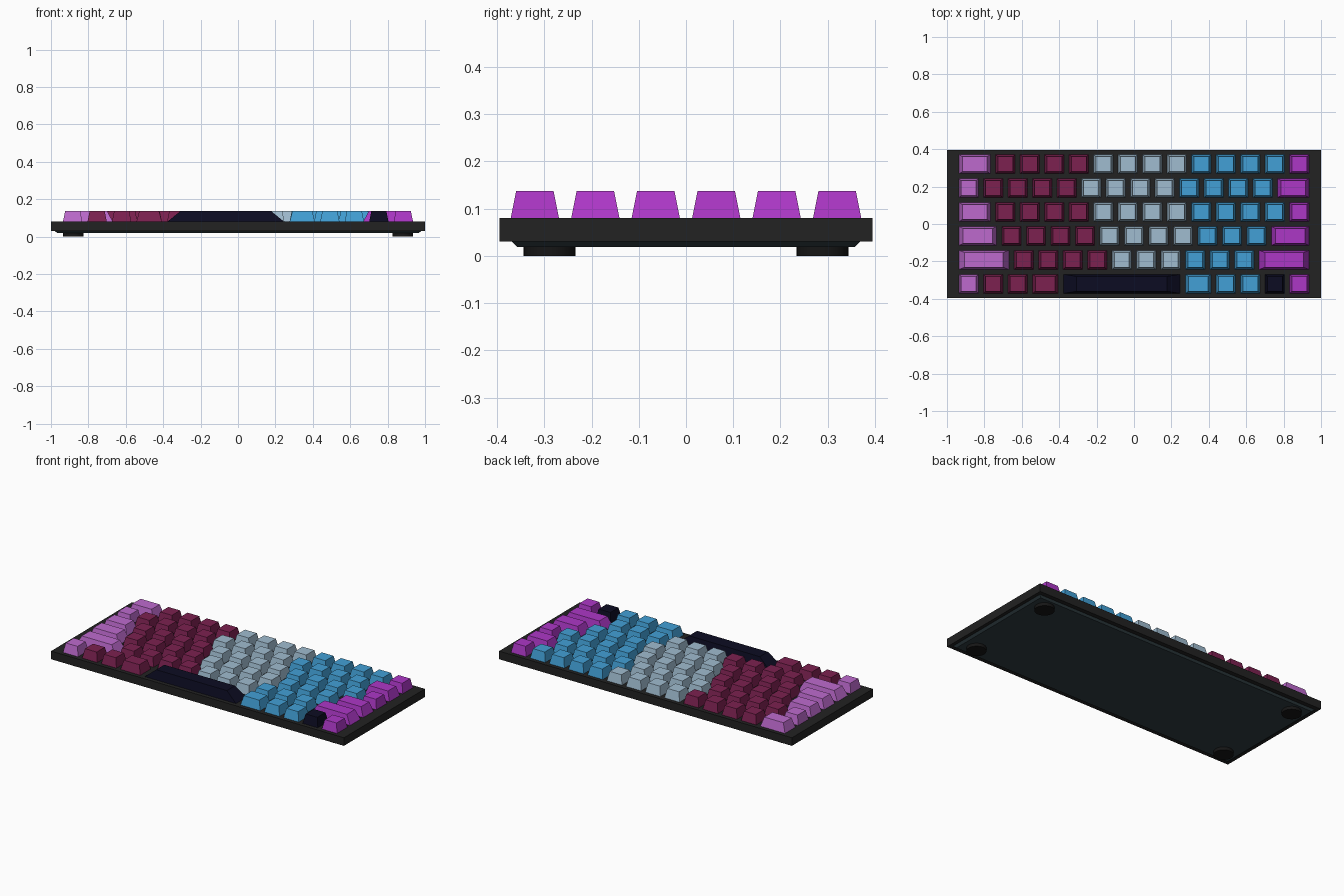
import bpy, bmesh
from mathutils import Matrix

if "Cube" in bpy.data.objects:
    bpy.data.objects.remove(bpy.data.objects["Cube"])


def mat(name, r, g, b):
    lin = lambda c: ((c / 255 + 0.055) / 1.055) ** 2.4 if c > 10 else c / 255 / 12.92
    m = bpy.data.materials.new(name)
    m.diffuse_color = (lin(r), lin(g), lin(b), 1)
    m.use_nodes = True
    m.node_tree.nodes["Principled BSDF"].inputs["Base Color"].default_value = m.diffuse_color
    return m


COLORS = {
    "P": mat("orchid", 190, 106, 206),
    "M": mat("maroon", 124, 33, 80),
    "G": mat("pale_blue_grey", 160, 188, 208),
    "B": mat("sky_blue", 66, 160, 214),
    "V": mat("violet", 172, 55, 198),
    "K": mat("midnight", 12, 12, 34),
}
CASE = mat("charcoal", 34, 34, 34)
PLATE = mat("dark_slate", 48, 62, 67)
RUBBER = mat("rubber_black", 22, 22, 22)


def finish(name, bm, material):
    bmesh.ops.recalc_face_normals(bm, faces=bm.faces)
    me = bpy.data.meshes.new(name)
    bm.to_mesh(me)
    bm.free()
    me.materials.append(material)
    ob = bpy.data.objects.new(name, me)
    bpy.context.collection.objects.link(ob)
    return ob


def tapered_box(name, x, y, z0, z1, w, d, material, top=(1, 1), bottom=(1, 1)):
    """Box whose top and bottom faces are scaled about its centre."""
    bm = bmesh.new()
    bmesh.ops.create_cube(bm, size=1)
    for v in bm.verts:
        s = top if v.co.z > 0 else bottom
        v.co = (x + v.co.x * w * s[0], y + v.co.y * d * s[1], z1 if v.co.z > 0 else z0)
    return finish(name, bm, material)


# Case and bottom plate
tapered_box("case", 0, 0, 0.03, 0.08, 2.0, 0.79, CASE)
tapered_box("bottom_plate", 0, 0, 0.019, 0.03, 1.96, 0.737, PLATE, bottom=(0.985, 0.97))

# Four round feet
for sx, nx in ((-1, "left"), (1, "right")):
    for sy, ny in ((-1, "front"), (1, "back")):
        bm = bmesh.new()
        bmesh.ops.create_cone(bm, cap_ends=True, segments=32, radius1=0.055, radius2=0.055,
                              depth=0.022, matrix=Matrix.Translation((sx * 0.88, sy * 0.289, 0.011)))
        foot = finish(f"foot_{ny}_{nx}", bm, RUBBER)
        for p in foot.data.polygons:
            p.use_smooth = len(p.vertices) == 4
        for e in foot.data.edges:
            a, b = (foot.data.vertices[i].co.z for i in e.vertices)
            e.use_edge_sharp = abs(a - b) < 1e-4

# Key rows, back to front: colour letters and the widths that differ from one unit
ROWS = [
    ("PMMMMGGGGBBBBV", {0: 1.5}),
    ("PMMMMGGGGBBBBV", {13: 1.5}),
    ("PMMMMGGGGBBBBV", {0: 1.5}),
    ("PMMMMGGGGBBBV", {0: 1.75, 12: 1.75}),
    ("PMMMMGGGBBBV", {0: 2.25, 11: 2.25}),
    ("PMMMKBBBKV", {3: 1.25, 4: 5, 5: 1.25}),
]
PX, PY, GAP = 0.131, 0.128, 0.027
for r, (letters, wide) in enumerate(ROWS):
    x = -14.5 * PX / 2
    for i, c in enumerate(letters):
        w = wide.get(i, 1) * PX
        name = "space_bar" if w > 0.5 else f"key_row{r + 1}_{i + 1}"
        tapered_box(name, x + w / 2, (2.5 - r) * PY, 0.078, 0.137,
                    w - GAP, 0.103, COLORS[c], top=(0.77, 0.77))
        x += w
